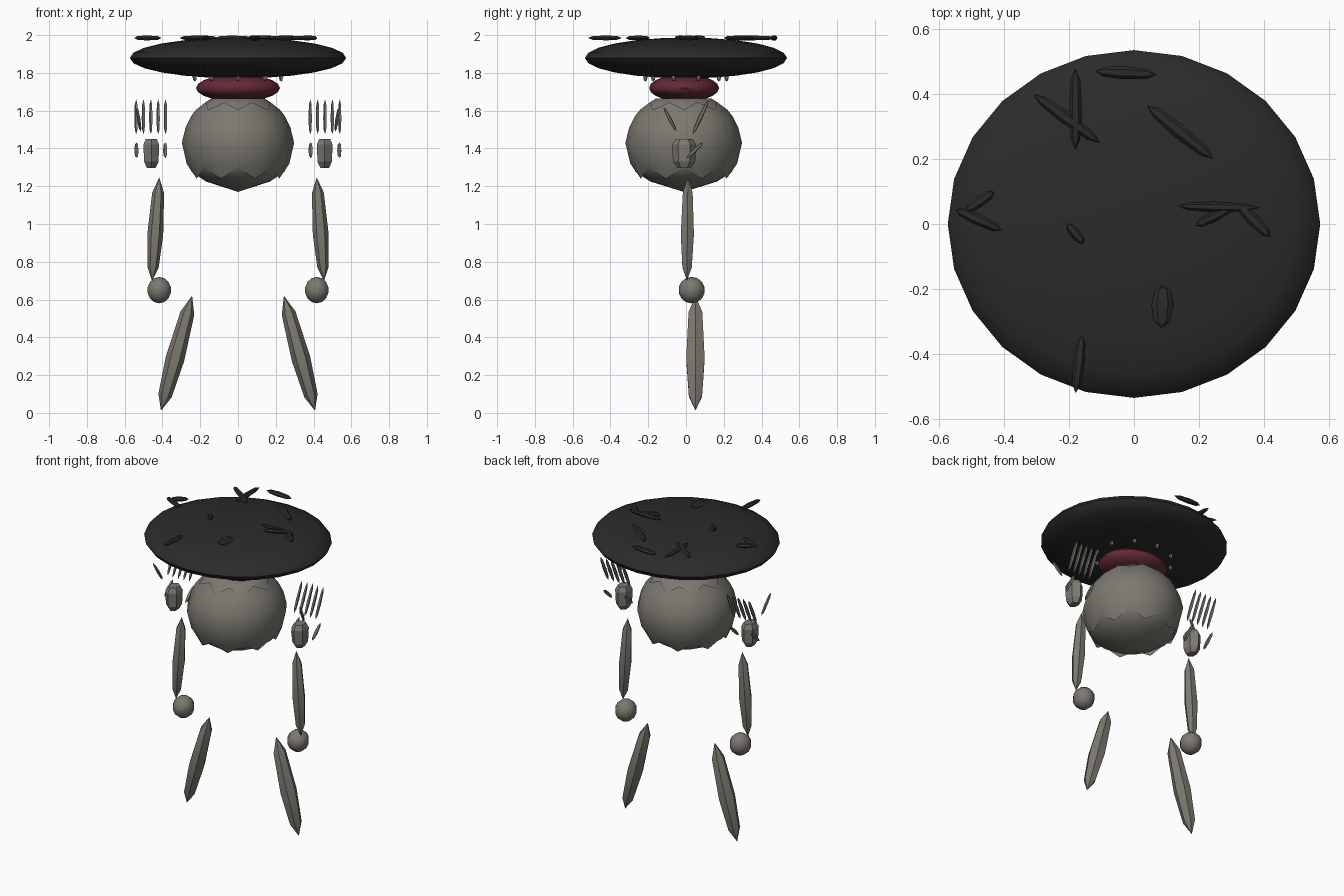
import bpy, bmesh, math
from mathutils import Vector

if "Cube" in bpy.data.objects:
    bpy.data.objects.remove(bpy.data.objects["Cube"])


def material(name, rgb):
    m = bpy.data.materials.new(name)
    m.diffuse_color = (*rgb, 1)
    m.use_nodes = True
    m.node_tree.nodes["Principled BSDF"].inputs["Base Color"].default_value = m.diffuse_color
    return m


GREY = material("stone_grey", (0.2, 0.19, 0.16))
BLACK = material("charcoal_black", (0.024, 0.024, 0.024))
RED = material("dark_red", (0.125, 0.022, 0.036))


def finish(name, bm, mat, angle=30):
    bmesh.ops.recalc_face_normals(bm, faces=bm.faces[:])
    me = bpy.data.meshes.new(name)
    bm.to_mesh(me)
    bm.free()
    me.materials.append(mat)
    ob = bpy.data.objects.new(name, me)
    bpy.context.collection.objects.link(ob)
    bpy.ops.object.select_all(action='DESELECT')
    ob.select_set(True)
    bpy.context.view_layer.objects.active = ob
    bpy.ops.object.shade_smooth_by_angle(angle=math.radians(angle))
    return ob


def skin(bm, rings, cap_start=False, cap_end=False):
    """Join rings of points with quads; a one-point ring is a pole."""
    rows = [[bm.verts.new(p) for p in r] for r in rings]
    for a, b in zip(rows, rows[1:]):
        n = max(len(a), len(b))
        for i in range(n):
            j = (i + 1) % n
            if len(a) == 1:
                bm.faces.new((a[0], b[i], b[j]))
            elif len(b) == 1:
                bm.faces.new((a[i], a[j], b[0]))
            else:
                bm.faces.new((a[i], a[j], b[j], b[i]))
    if cap_start:
        bm.faces.new(rows[0])
    if cap_end:
        bm.faces.new(rows[-1])


def spindle(name, p0, p1, r1, r2, sides=6, mat=GREY):
    """Pointed shard from p0 to p1; r1 across, r2 toward the up/back side."""
    p0, p1 = Vector(p0), Vector(p1)
    d = (p1 - p0).normalized()
    ref = Vector((0, 0, 1)) if abs(d.z) < 0.5 else Vector((0, 1, 0))
    u = d.cross(ref).normalized()
    v = u.cross(d)
    rings = [[p0]]
    for t, k in ((0.13, 0.72), (0.45, 1), (0.85, 0.75)):
        rings.append([p0.lerp(p1, t) + u * (r1 * k * math.cos(a)) + v * (r2 * k * math.sin(a))
                      for a in (2 * math.pi * i / sides for i in range(sides))])
    rings.append([p1])
    bm = bmesh.new()
    skin(bm, rings)
    return finish(name, bm, mat, 25)


def ellipsoid(name, loc, radii, seg, rings, mat):
    bm = bmesh.new()
    bmesh.ops.create_uvsphere(bm, u_segments=seg, v_segments=rings, radius=1)
    bmesh.ops.scale(bm, vec=radii, verts=bm.verts[:])
    bmesh.ops.translate(bm, vec=loc, verts=bm.verts[:])
    return finish(name, bm, mat, 50)


# Wide lens-shaped hat and red neck cushion
ellipsoid("hat", (0, 0, 1.879), (0.573, 0.535, 0.108), 24, 12, BLACK)
ellipsoid("neck_cushion", (0, -0.01, 1.72), (0.222, 0.185, 0.072), 20, 10, RED)

# Lantern body: middle band with zigzag rims over two caps
N = 16


def ring(r, z, r_odd=None, z_odd=None):
    out = []
    for i in range(N):
        a = 2 * math.pi * i / N - math.pi / 2
        rr = r_odd if i % 2 and r_odd else r
        zz = z_odd if i % 2 and z_odd else z
        out.append((rr * math.cos(a), 1.04 * rr * math.sin(a) - 0.012, zz))
    return out


bm = bmesh.new()
skin(bm, [ring(0.257, 1.297, 0.236, 1.24), ring(0.272, 1.32), ring(0.297, 1.43),
          ring(0.278, 1.51), ring(0.249, 1.57), ring(0.222, 1.605, 0.185, 1.645)])
finish("body_band", bm, GREY, 50)
bm = bmesh.new()
skin(bm, [ring(0.245, 1.56), ring(0.218, 1.6), ring(0.175, 1.642), ring(0.14, 1.665)], cap_end=True)
finish("body_top", bm, GREY, 50)
bm = bmesh.new()
skin(bm, [ring(0.262, 1.315), ring(0.245, 1.275), ring(0.17, 1.225), [(0, -0.012, 1.17)]])
finish("body_bottom", bm, GREY, 50)

# Small teeth under the hat
for i in range(10):
    a = 2 * math.pi * i / 10 - math.pi / 2
    x, y = 0.24 * math.cos(a), 0.215 * math.sin(a)
    spindle("hat_tooth", (x, y, 1.755), (x, y, 1.805), 0.012, 0.012, 5)

# Limbs and hands on each side
for s, side in ((-1, "left"), (1, "right")):
    spindle(side + "_upper_limb", (s * 0.455, 0.005, 0.70), (s * 0.417, 0.01, 1.247), 0.042, 0.04)
    ellipsoid(side + "_joint", (s * 0.417, 0.03, 0.65), (0.066, 0.07, 0.07), 10, 7, GREY)
    spindle(side + "_lower_limb", (s * 0.408, 0.05, 0.012), (s * 0.243, 0.05, 0.62), 0.05, 0.056)

    # Palm: chamfered block, narrower at both ends
    bm = bmesh.new()
    rings = []
    for z, k in ((1.297, 0.55), (1.33, 0.92), (1.42, 1), (1.45, 0.7)):
        rings.append([(s * 0.459 + 0.048 * k * math.cos(a), -0.01 + 0.064 * k * math.sin(a), z)
                      for a in (math.pi * (i + 0.5) / 3 for i in range(6))])
    skin(bm, rings, True, True)
    finish(side + "_palm", bm, GREY, 20)

    # Five long fingers leaning back, one short one leaning forward
    for i in range(5):
        x = s * (0.383 + 0.039 * i)
        spindle(side + "_finger", (x, 0.035, 1.475), (x, 0.12, 1.66), 0.01, 0.012, 5)
    spindle(side + "_thumb", (s * 0.515, -0.05, 1.49), (s * 0.535, -0.12, 1.62), 0.01, 0.01, 5)
    # Small spurs beside the palm
    for x in (0.385, 0.537):
        spindle(side + "_spur", (s * x, 0.005, 1.35), (s * x, 0.09, 1.432), 0.012, 0.012, 5)

# Shards lying on the hat: start x, y, end x, y, half width
SHARDS = [(-0.18, 0.23, -0.18, 0.48, 0.02), (-0.31, 0.40, -0.105, 0.25, 0.02),
          (-0.12, 0.47, 0.07, 0.46, 0.02), (0.04, 0.365, 0.245, 0.20, 0.022),
          (0.135, 0.055, 0.385, 0.05, 0.016), (0.32, 0.06, 0.42, -0.04, 0.02),
          (0.19, -0.005, 0.30, 0.05, 0.016), (0.09, -0.19, 0.085, -0.32, 0.034),
          (-0.16, -0.34, -0.18, -0.52, 0.018), (-0.55, 0.045, -0.405, -0.02, 0.018),
          (-0.52, 0.04, -0.43, 0.10, 0.018), (-0.205, 0.0, -0.155, -0.06, 0.016)]
for x0, y0, x1, y1, w in SHARDS:
    spindle("hat_shard", (x0, y0, 1.985), (x1, y1, 1.985), w, 0.015, 6, BLACK)
